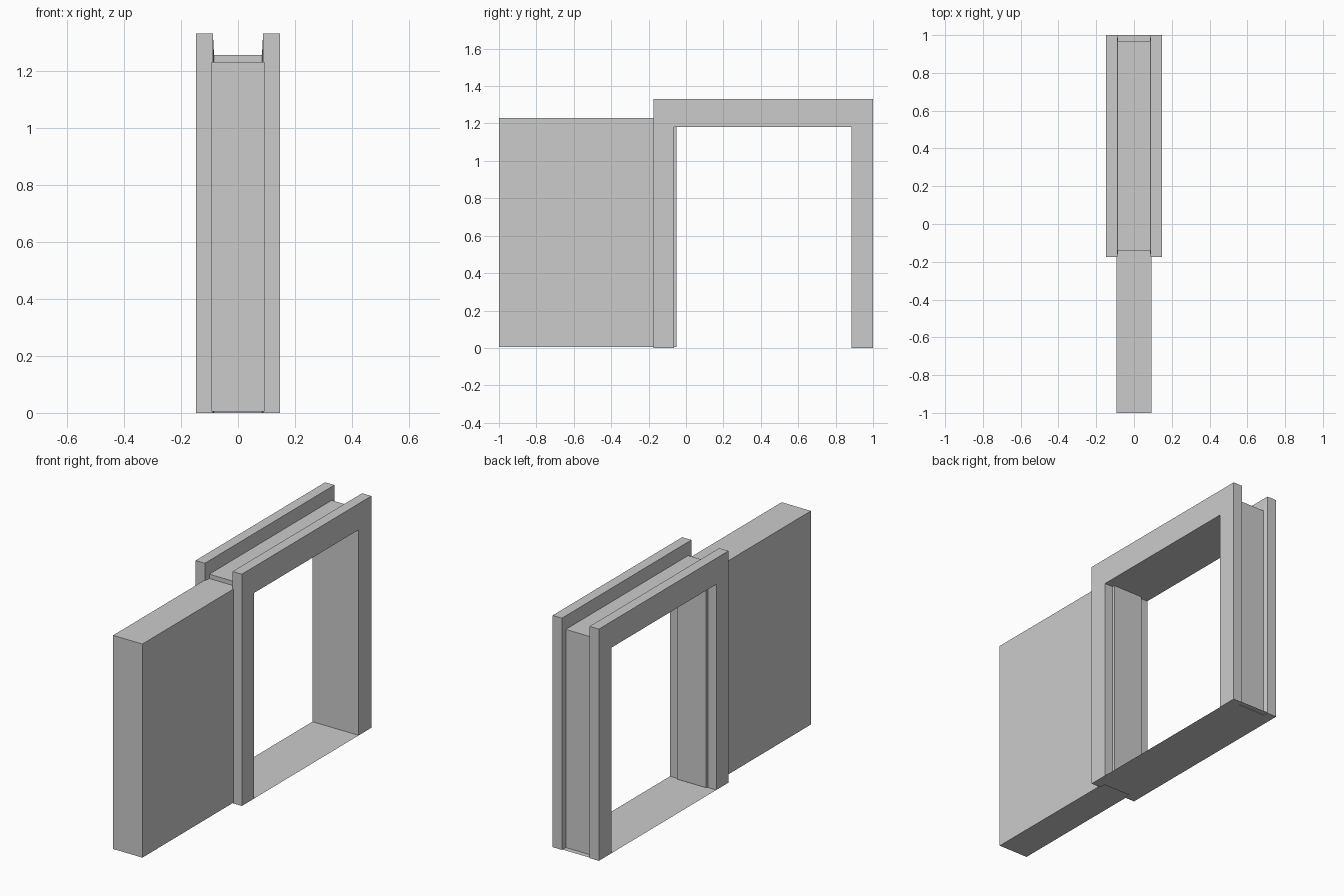
import bpy, bmesh

if "Cube" in bpy.data.objects:
    bpy.data.objects.remove(bpy.data.objects["Cube"])


def make_object(name, build):
    mesh = bpy.data.meshes.new(name)
    bm = bmesh.new()
    build(bm)
    bmesh.ops.recalc_face_normals(bm, faces=bm.faces[:])
    bm.to_mesh(mesh)
    bm.free()
    obj = bpy.data.objects.new(name, mesh)
    bpy.context.collection.objects.link(obj)
    return obj


def box(name, x, y, z):
    bpy.ops.mesh.primitive_cube_add(size=1, location=[(a + b) / 2 for a, b in (x, y, z)])
    obj = bpy.context.object
    obj.name = name
    obj.scale = [b - a for a, b in (x, y, z)]


def plate(name, x, y, z):
    def build(bm):
        bm.faces.new([bm.verts.new((px, py, z)) for px, py in
                      ((x[0], y[0]), (x[1], y[0]), (x[1], y[1]), (x[0], y[1]))])
    make_object(name, build)


# Upside-down U paths: start y, end y, top z
OPENING = (-0.065, 0.885, 1.18)
CHANNEL = (-0.14, 0.97, 1.255)
OUTER = (-0.175, 1.0, 1.33)
W, LIP, BED = 0.147, 0.088, 0.084


# Grooved casing cross-section carried up, over and down the doorway
def door_frame(bm):
    section = [(-W, OPENING), (W, OPENING), (W, OUTER), (LIP, OUTER),
               (BED, CHANNEL), (-BED, CHANNEL), (-LIP, OUTER), (-W, OUTER)]
    rails = []
    for x, (y0, y1, top) in section:
        path = ((y0, 0), (y0, top), (y1, top), (y1, 0))
        rails.append([bm.verts.new((x, y, z)) for y, z in path])
    for a, b in zip(rails, rails[1:] + rails[:1]):
        for i in range(3):
            bm.faces.new((a[i], a[i + 1], b[i + 1], b[i]))
    for end in (0, 3):
        bm.faces.new([r[end] for r in rails])


make_object("door_frame", door_frame)

# Floor of the opening and foot of the rear groove
plate("threshold", (-W, W), OPENING[:2], 0.0)
plate("groove_foot", (-LIP, LIP), (CHANNEL[1], OUTER[1]), 0.003)

# Sliding door, shown open
box("sliding_panel", (-0.093, 0.093), (-1.0, -0.05), (0.004, 1.23))
